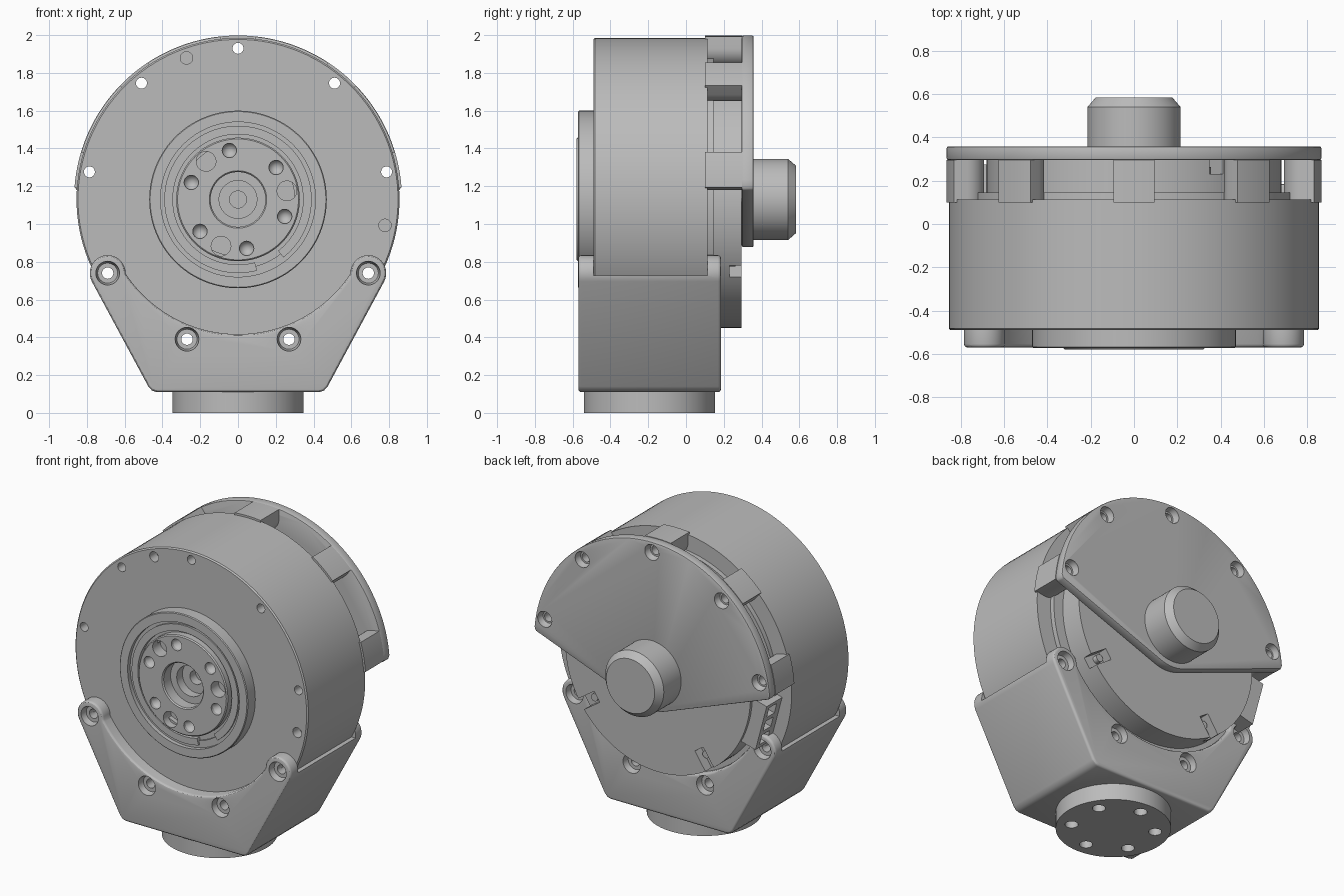
import bpy, bmesh
from math import sin, cos, radians, pi
from mathutils import Vector, Matrix

if "Cube" in bpy.data.objects:
    bpy.data.objects.remove(bpy.data.objects["Cube"])

ZC = 1.13  # height of the main axis

metal = bpy.data.materials.new("grey metal")
metal.use_nodes = True
GREY = (0.5, 0.5, 0.5, 1)
metal.diffuse_color = GREY
metal.node_tree.nodes["Principled BSDF"].inputs["Base Color"].default_value = GREY


def finish_mesh(name, bm):
    bmesh.ops.remove_doubles(bm, verts=bm.verts, dist=1e-5)
    bmesh.ops.recalc_face_normals(bm, faces=bm.faces)
    me = bpy.data.meshes.new(name)
    bm.to_mesh(me)
    bm.free()
    me.materials.append(metal)
    ob = bpy.data.objects.new(name, me)
    bpy.context.collection.objects.link(ob)
    return ob


def polar(r, deg, cx=0, cz=ZC):
    return (cx + r * cos(radians(deg)), cz + r * sin(radians(deg)))


def arc(r, a, b, n, cx=0, cz=ZC):
    return [polar(r, a + (b - a) * i / n, cx, cz) for i in range(n + 1)]


def prisms(name, outlines, y0, y1):
    """Extrude (x, z) outlines along y."""
    bm = bmesh.new()
    for pts in outlines:
        f = bm.faces.new([bm.verts.new((x, y0, z)) for x, z in pts])
        ext = bmesh.ops.extrude_face_region(bm, geom=[f])["geom"]
        moved = [v for v in ext if isinstance(v, bmesh.types.BMVert)]
        bmesh.ops.translate(bm, verts=moved, vec=(0, y1 - y0, 0))
    return finish_mesh(name, bm)


def lathe(name, profile, centres=((0, ZC),), steps=128):
    """Turn an (r, y) profile about y-parallel axes through (x, z) centres."""
    bm = bmesh.new()
    for x, z in centres:
        vs = [bm.verts.new((x + r, y, z)) for r, y in profile]
        es = [bm.edges.new(p) for p in zip(vs, vs[1:])]
        bmesh.ops.spin(bm, geom=vs + es, cent=(x, 0, z), axis=(0, 1, 0),
                       angle=2 * pi, steps=steps, use_merge=True)
    return finish_mesh(name, bm)


def rod(r, y0, y1):
    return [(0, y0), (r, y0), (r, y1), (0, y1)]


def apply_mods(ob):
    dg = bpy.context.evaluated_depsgraph_get()
    ob.data = bpy.data.meshes.new_from_object(ob.evaluated_get(dg))
    ob.modifiers.clear()


def bevel(ob, width, segments=3):
    m = ob.modifiers.new("bevel", 'BEVEL')
    m.width, m.segments = width, segments
    m.limit_method, m.angle_limit = 'ANGLE', radians(50)
    apply_mods(ob)


def cut(ob, *cutters):
    for c in cutters:
        c.hide_render = True
        m = ob.modifiers.new("cut", 'BOOLEAN')
        m.operation, m.solver, m.object = 'DIFFERENCE', 'EXACT', c
    apply_mods(ob)


def radial_box(r0, r1, half, deg):
    u = Vector(polar(1, deg, 0, 0))
    t = Vector((-u.y, u.x))
    c = Vector((0, ZC))
    return [tuple(c + u * r + t * s) for r, s in
            ((r0, -half), (r1, -half), (r1, half), (r0, half))]


cutters = []


def cutter(ob):
    cutters.append(ob)
    return ob


# Hole positions
cover_holes = [polar(0.8, a) for a in (10.5, 50.3, 90, 129.7, 169.5)]
clamp_holes = [(s * x, z) for s in (-1, 1) for x, z in ((0.69, 0.74), (0.27, 0.39))]

# Main housing with front boss, recess and stepped rear drum
housing = lathe("housing", [
    (0, -0.3), (0.3, -0.3), (0.3, -0.53), (0.365, -0.53), (0.365, -0.545), (0.41, -0.545),
    (0.41, -0.572), (0.465, -0.572), (0.47, -0.567), (0.47, -0.49), (0.847, -0.49),
    (0.855, -0.482), (0.855, 0.113), (0.75, 0.113), (0.75, 0.145), (0.68, 0.145),
    (0.68, 0.295), (0, 0.295)])
through = cutter(lathe("through_holes", rod(0.029, -1, 1), cover_holes, 24))
clamp_clear = cutter(lathe("clamp_clearance", rod(0.034, -1, 1), clamp_holes, 24))
blind = cutter(lathe("blind_holes", rod(0.033, -0.6, -0.42), [polar(0.797, 110), polar(0.79, -10)], 24))
slot_angles = [-34 + 90 * k for k in range(4)]
slots = cutter(prisms("drum_slots", [radial_box(0.54, 0.72, 0.037, a) for a in slot_angles], 0.23, 0.4))
cut(housing, through, clamp_clear, blind, slots)
lathe("slot_screws", rod(0.025, 0.2, 0.262), [polar(0.59, a) for a in slot_angles], 20)

# Output flange with stepped bore and bolt circle
flange = lathe("output_flange", [
    (0, -0.38), (0.045, -0.38), (0.045, -0.44), (0.1, -0.44), (0.1, -0.5), (0.145, -0.5),
    (0.145, -0.572), (0.152, -0.58), (0.32, -0.58), (0.327, -0.573), (0.327, -0.29), (0, -0.29)])
pins = cutter(lathe("pin_holes", rod(0.052, -0.7, -0.5), [polar(0.263, a) for a in (10, 130, 250)], 32))
bolts = cutter(lathe("bolt_holes", [(0, -0.6), (0.038, -0.6), (0.038, -0.56), (0, -0.5)],
                     [polar(0.263, 40 + 60 * k) for k in range(6)], 24))
cut(flange, pins, bolts)

# Split retaining ring in the front recess
ring = prisms("retaining_ring", [arc(0.39, -52, 285, 90) + arc(0.345, 285, -52, 90)], -0.558, -0.52)

# Lower bracket: rounded ears, concave top edge, relieved between the two plates
side = [(0.43, 0.11), (0.455, 0.118), (0.475, 0.14)]
ear = arc(0.095, -28, 180, 20, 0.69, 0.74)
right = side + ear
outline = right + arc(0.713, -34.5, -145.5, 48) + [(-x, z) for x, z in reversed(right)]
bracket = prisms("bracket", [outline], -0.57, 0.185)
bevel(bracket, 0.016)
relief = cutter(prisms("bracket_relief", [[(-1, 0.728), (1, 0.728), (1, 1), (-1, 1)]], -0.49, 0.113))
clamp = cutter(lathe("clamp_bores", [
    (0, -0.7), (0.063, -0.7), (0.063, -0.565), (0.053, -0.53), (0.03, -0.53), (0.03, 0.145),
    (0.053, 0.145), (0.063, 0.18), (0.063, 0.4), (0, 0.4)], clamp_holes, 32))
cut(bracket, relief, clamp)

# Round mounting foot with six holes underneath
foot = lathe("mounting_foot", rod(0.347, -0.12, 0), [(0, 0)], 96)
foot_holes = cutter(lathe("foot_holes", rod(0.04, -0.06, 0.1),
                          [polar(0.255, 60 * k + 30, 0, 0) for k in range(6)], 24))
cut(foot, foot_holes)
foot.data.transform(Matrix.Translation((0, -0.193, 0)) @ Matrix.Rotation(-pi / 2, 4, 'X'))

# Rear cover: a broad sector narrowing to a rounded point below the axis
cover = prisms("rear_cover", [arc(0.868, 5, 175, 90) + [polar(0.858, 176.6)]
                              + arc(0.252, 250, 290, 12) + [polar(0.858, 3.4)]], 0.295, 0.358)
bevel(cover, 0.008, 2)
sinks = cutter(lathe("cover_counterbores", [(0, 0.318), (0.04, 0.318), (0.052, 0.345), (0.052, 0.5), (0, 0.5)],
                     cover_holes, 32))
cut(cover, through, sinks)

# Spacer posts between housing and cover
posts = []
for a in (10.5, 50.3, 90, 129.7, 169.5):
    local = [(0.868 * cos(t / 1000), 0.868 * sin(t / 1000)) for t in range(-110, 111, 22)]
    local += arc(0.095, 90, 270, 20, 0.8, 0)
    ca, sa = cos(radians(a)), sin(radians(a))
    posts.append([(r * ca - t * sa, ZC + r * sa + t * ca) for r, t in local])
spacers = prisms("spacer_posts", posts, 0.1, 0.296)
cut(spacers, through)

# Rear axle stub with chamfered end
lathe("axle_stub", [(0, 0.3), (0.215, 0.3), (0.215, 0.54), (0.178, 0.583), (0, 0.583)], steps=96)

# Cable connector on the drum's side, with three sockets
connector = prisms("connector", [radial_box(0.62, 0.77, 0.16, 195)], 0.1, 0.275)
sockets = cutter(prisms("connector_sockets", [
    [(x + dx, z + dz) for x, z in radial_box(0.72, 0.9, 0.035, 195)]
    for dx, dz in ((0.0259 * k, -0.0966 * k) for k in (-1, 0, 1))], 0.16, 0.24))
cut(connector, sockets)

# Remove cutters and shade everything smooth with sharp edges kept
for c in cutters:
    bpy.data.objects.remove(c)
bpy.ops.object.select_all(action='DESELECT')
for ob in bpy.context.scene.objects:
    if ob.type == 'MESH':
        ob.select_set(True)
        bpy.context.view_layer.objects.active = ob
bpy.ops.object.shade_smooth_by_angle(angle=radians(30))
